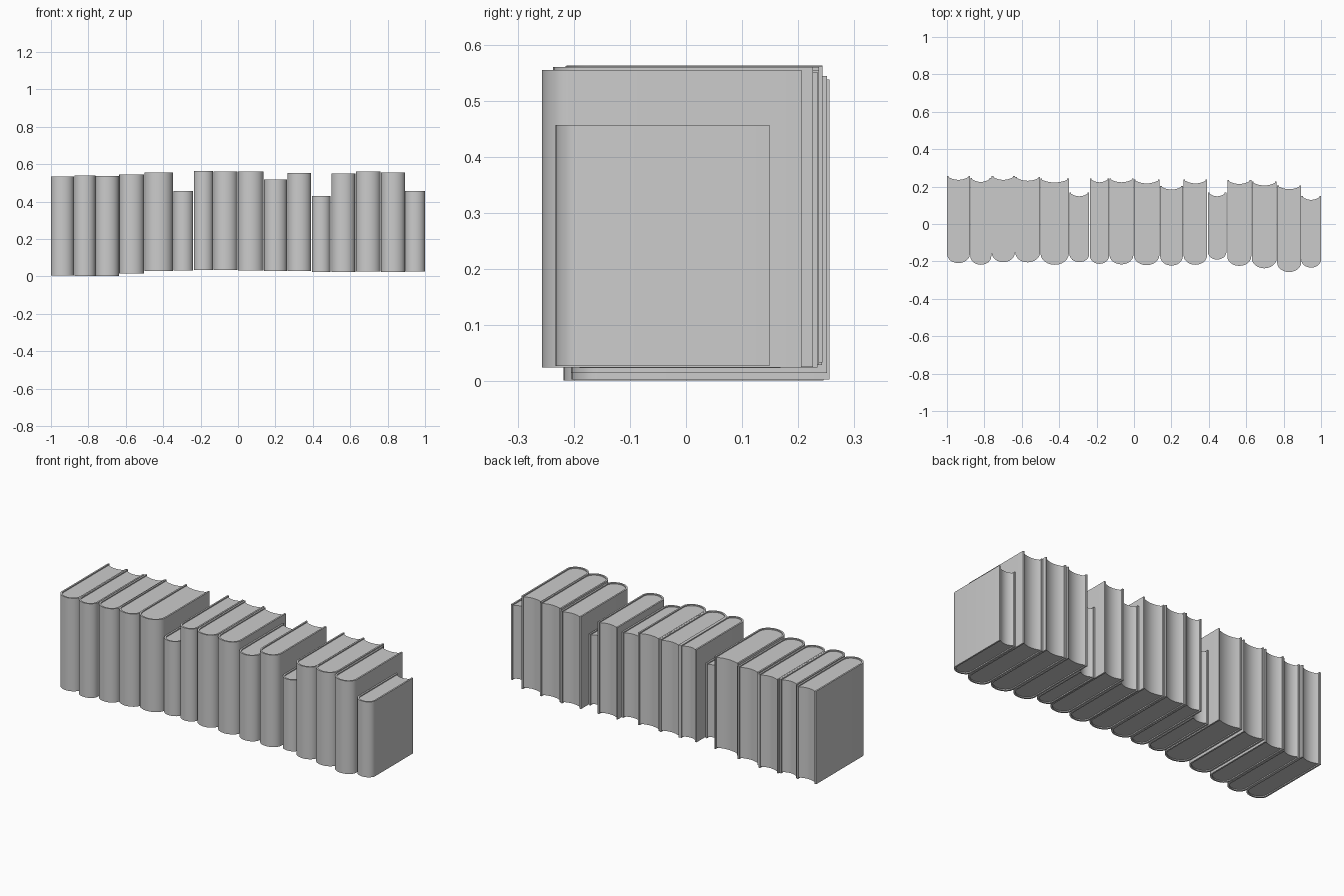
import bpy, bmesh, math

if "Cube" in bpy.data.objects:
    bpy.data.objects.remove(bpy.data.objects["Cube"])

COVER = 0.009    # board thickness
LIP = 0.006      # how far the boards overhang the pages
SEG = 12         # segments round the spine

# left x, right x, bottom z, top z, spine y, fore-edge y
BOOKS = [
    (-1.000, -0.877, 0.005, 0.535, -0.209, 0.256),
    (-0.875, -0.763, 0.002, 0.539, -0.218, 0.245),
    (-0.761, -0.637, 0.003, 0.538, -0.204, 0.256),
    (-0.635, -0.502, 0.015, 0.544, -0.205, 0.251),
    (-0.500, -0.348, 0.029, 0.556, -0.218, 0.242),
    (-0.345, -0.240, 0.033, 0.458, -0.204, 0.168),
    (-0.236, -0.133, 0.035, 0.563, -0.213, 0.243),
    (-0.131, -0.003, 0.034, 0.561, -0.216, 0.243),
    (-0.001, 0.136, 0.033, 0.560, -0.220, 0.237),
    (0.140, 0.261, 0.029, 0.518, -0.222, 0.204),
    (0.265, 0.391, 0.029, 0.554, -0.218, 0.237),
    (0.395, 0.494, 0.024, 0.431, -0.190, 0.168),
    (0.499, 0.627, 0.025, 0.551, -0.224, 0.234),
    (0.630, 0.763, 0.026, 0.560, -0.237, 0.226),
    (0.765, 0.894, 0.025, 0.555, -0.257, 0.206),
    (0.894, 1.000, 0.027, 0.457, -0.233, 0.149),
]


def u_path(xa, xb, y_spine, depth, y_end):
    """Plan outline: board, rounded spine, board."""
    cx, r = (xa + xb) / 2, (xb - xa) / 2
    arc = [(cx - r * math.cos(math.pi * i / SEG),
            y_spine + depth - depth * math.sin(math.pi * i / SEG))
           for i in range(SEG + 1)]
    return [(xa, y_end)] + arc + [(xb, y_end)]


def finish(bm, name):
    bmesh.ops.recalc_face_normals(bm, faces=bm.faces)
    mesh = bpy.data.meshes.new(name)
    bm.to_mesh(mesh)
    bm.free()
    ob = bpy.data.objects.new(name, mesh)
    bpy.context.collection.objects.link(ob)
    bpy.ops.object.select_all(action='DESELECT')
    ob.select_set(True)
    bpy.context.view_layer.objects.active = ob
    bpy.ops.object.shade_smooth_by_angle(angle=math.radians(35))
    return ob


def make_cover(name, outer, inner, z0, z1):
    bm = bmesh.new()
    rows = [[bm.verts.new((x, y, z)) for x, y in path]
            for path, z in ((outer, z0), (outer, z1), (inner, z1), (inner, z0))]
    for k in range(4):
        a, b = rows[k], rows[(k + 1) % 4]
        for i in range(len(a) - 1):
            bm.faces.new((a[i], a[i + 1], b[i + 1], b[i]))
    bm.faces.new([r[0] for r in rows])
    bm.faces.new([r[-1] for r in rows])
    return finish(bm, name)


def make_pages(name, outline, z0, z1):
    bm = bmesh.new()
    face = bm.faces.new([bm.verts.new((x, y, z0)) for x, y in outline])
    ext = bmesh.ops.extrude_face_region(bm, geom=[face], use_keep_orig=True)
    top = [v for v in ext["geom"] if isinstance(v, bmesh.types.BMVert)]
    bmesh.ops.translate(bm, verts=top, vec=(0, 0, z1 - z0))
    return finish(bm, name)


for n, (xa, xb, z0, z1, ya, yb) in enumerate(BOOKS, 1):
    depth = 0.4 * (xb - xa)
    outer = u_path(xa, xb, ya, depth, yb)
    inner = u_path(xa + COVER, xb - COVER, ya + COVER, depth - COVER / 2, yb)
    make_cover(f"book_{n:02d}_cover", outer, inner, z0, z1)

    # page block fills the cover, with a hollow fore-edge
    pages = u_path(xa + COVER, xb - COVER, ya + COVER, depth - COVER / 2, yb - LIP)
    cx, r = (xa + xb) / 2, (xb - xa) / 2 - COVER
    for i in range(1, 8):
        t = 1 - i / 4
        pages.append((cx + r * t, yb - LIP - 0.014 * (1 - t * t)))
    make_pages(f"book_{n:02d}_pages", pages, z0 + LIP, z1 - LIP)
